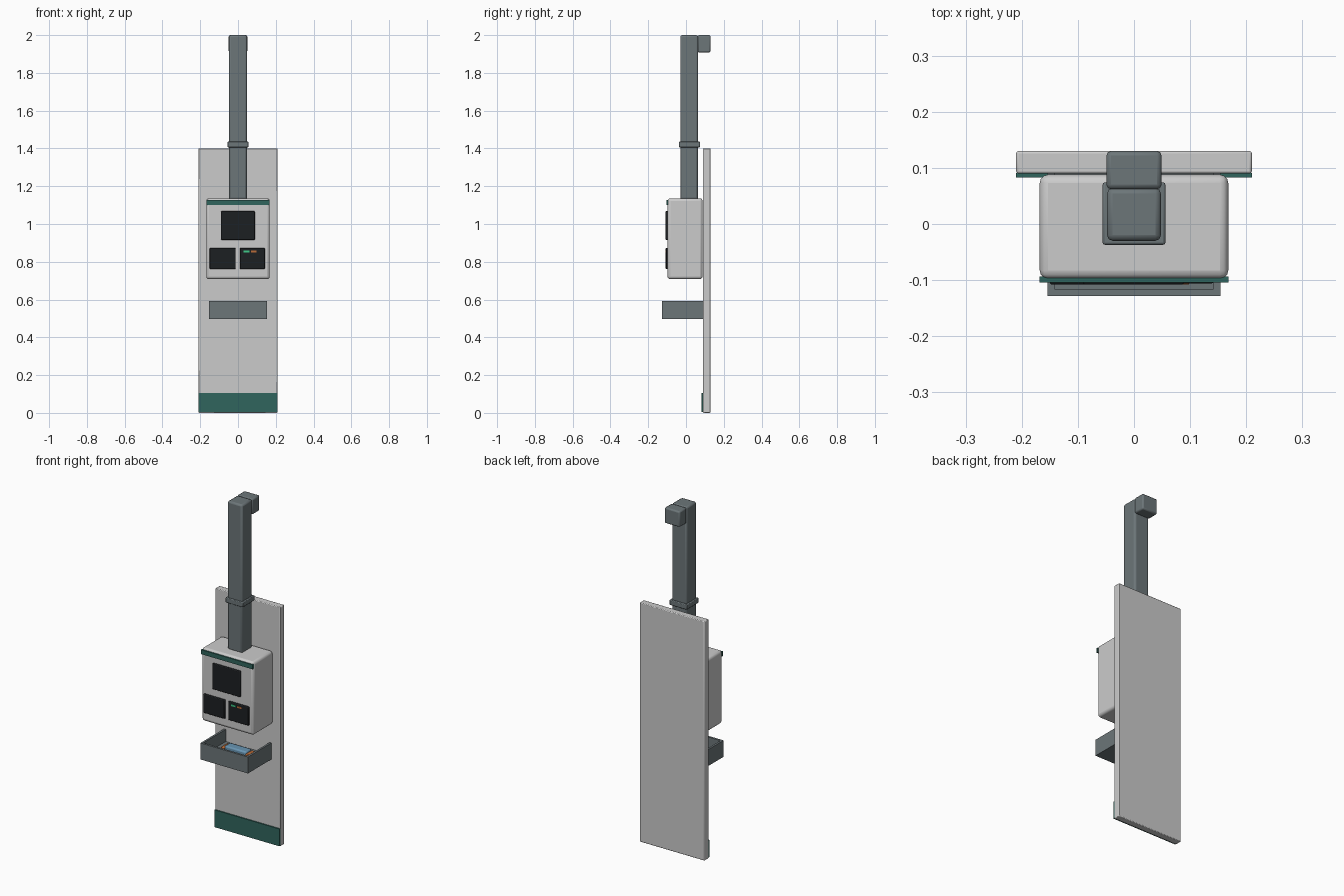
import bpy
import math

if "Cube" in bpy.data.objects:
    bpy.data.objects.remove(bpy.data.objects["Cube"])


def material(name, r, g, b):
    m = bpy.data.materials.new(name)
    m.diffuse_color = (r, g, b, 1)
    m.use_nodes = True
    m.node_tree.nodes["Principled BSDF"].inputs["Base Color"].default_value = m.diffuse_color
    return m


STEEL = material("steel", 0.15, 0.18, 0.19)
GREEN = material("dark_green", 0.03, 0.13, 0.11)
BLACK = material("black", 0.012, 0.014, 0.016)
BLUE = material("blue", 0.14, 0.30, 0.45)
ORANGE = material("orange", 0.5, 0.15, 0.04)
LAMP = material("lamp_green", 0.05, 0.6, 0.25)


def box(name, x, y, z, mat=None, bevel=0.0, segments=2):
    """Box from (min, max) ranges on each axis, with an optional rounded edge."""
    bpy.ops.mesh.primitive_cube_add(
        size=1, location=[(a + b) / 2 for a, b in (x, y, z)])
    ob = bpy.context.object
    ob.name = name
    ob.scale = [b - a for a, b in (x, y, z)]
    bpy.ops.object.transform_apply(location=False, rotation=False, scale=True)
    if mat:
        ob.data.materials.append(mat)
    if bevel:
        mod = ob.modifiers.new("bevel", 'BEVEL')
        mod.width = bevel
        mod.segments = segments
        bpy.ops.object.shade_smooth_by_angle(angle=math.radians(35))
    return ob


# wall panel and kick strip
box("back_panel", (-0.21, 0.21), (0.09, 0.13), (0, 1.4), None, 0.004)
box("kick_strip", (-0.21, 0.21), (0.083, 0.091), (0.004, 0.105), GREEN)

# main housing with trim and display panels
box("housing", (-0.168, 0.168), (-0.098, 0.088), (0.708, 1.136), None, 0.015, 3)
box("housing_trim", (-0.168, 0.168), (-0.104, -0.094), (1.10, 1.126), GREEN)
box("screen", (-0.091, 0.089), (-0.108, -0.095), (0.916, 1.068), BLACK, 0.004)
box("left_panel", (-0.15, -0.012), (-0.108, -0.095), (0.762, 0.873), BLACK, 0.004)
box("right_panel", (0.01, 0.142), (-0.106, -0.095), (0.762, 0.873), BLACK, 0.004)
box("green_lamp", (0.03, 0.06), (-0.108, -0.104), (0.85, 0.86), LAMP)
box("orange_lamp", (0.068, 0.098), (-0.108, -0.104), (0.85, 0.86), ORANGE)

# column with collar and wall bracket
box("column", (-0.048, 0.048), (-0.03, 0.064), (1.13, 2.0), STEEL, 0.01)
box("column_collar", (-0.056, 0.056), (-0.037, 0.074), (1.406, 1.436), STEEL, 0.004)
box("top_bracket", (-0.049, 0.049), (0.062, 0.13), (1.908, 2.0), STEEL, 0.008)

# open tray
box("tray_floor", (-0.154, 0.154), (-0.128, 0.09), (0.496, 0.521), STEEL)
box("tray_front", (-0.154, 0.154), (-0.128, -0.116), (0.521, 0.592), STEEL)
for side, s in (("left", -1), ("right", 1)):
    box("tray_side_" + side, sorted((s * 0.142, s * 0.154)),
        (-0.116, 0.09), (0.521, 0.592), STEEL)
    box("bundle_end_" + side, sorted((s * 0.068, s * 0.09)),
        (-0.03, 0.03), (0.521, 0.55), ORANGE, 0.004)

# bundle lying in the tray
box("bundle", (-0.07, 0.07), (-0.027, 0.027), (0.521, 0.56), BLUE, 0.008)
